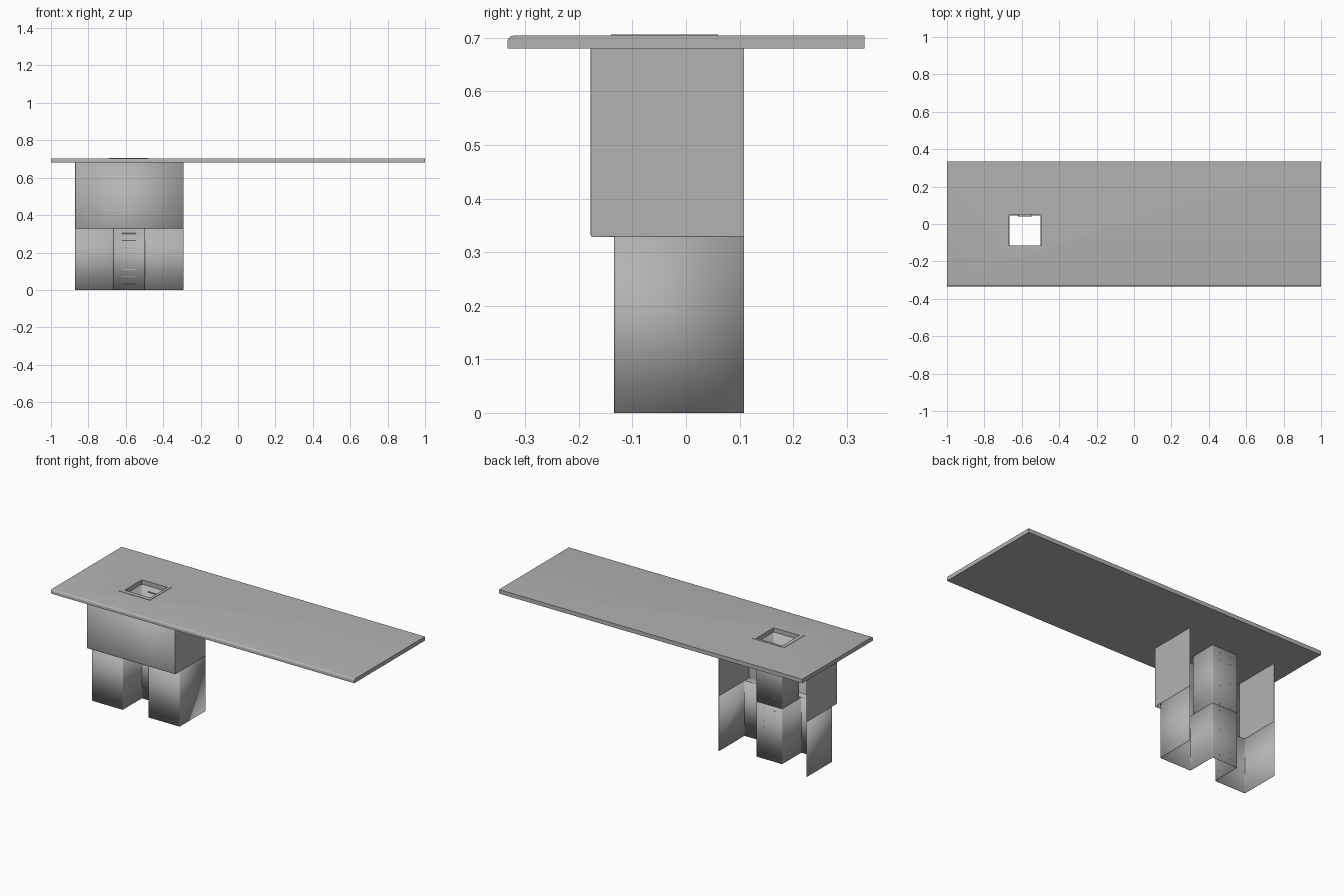
import bpy
import bmesh
from mathutils import Vector

if "Cube" in bpy.data.objects:
    bpy.data.objects.remove(bpy.data.objects["Cube"], do_unlink=True)

GREY = (0.45, 0.45, 0.45, 1)
mat = bpy.data.materials.new("plain grey")
mat.use_nodes = True
mat.diffuse_color = GREY
mat.node_tree.nodes["Principled BSDF"].inputs["Base Color"].default_value = GREY

# Main dimensions
TOP, UNDER, LEDGE = 0.704, 0.68, 0.329
LEFT, RIGHT, BACK = -0.87, -0.292, 0.108
FRONT_LOW, FRONT_HIGH = -0.133, -0.177
HX0, HX1, HY0, HY1 = -0.667, -0.498, -0.115, 0.047
SHEET = 0.002


def finish(name, bm):
    mesh = bpy.data.meshes.new(name)
    bmesh.ops.recalc_face_normals(bm, faces=bm.faces)
    bm.to_mesh(mesh)
    bm.free()
    mesh.materials.append(mat)
    obj = bpy.data.objects.new(name, mesh)
    bpy.context.collection.objects.link(obj)
    return obj


def add_box(bm, lo, hi):
    lo, hi = Vector(lo), Vector(hi)
    verts = bmesh.ops.create_cube(bm, size=1)["verts"]
    for v in verts:
        v.co = (lo + hi) / 2 + v.co * (hi - lo)


def box(name, lo, hi):
    bm = bmesh.new()
    add_box(bm, lo, hi)
    return finish(name, bm)


def sheet(name, points, direction, closed=False, rounding=0):
    """Folded sheet: a line of points swept along a direction."""
    bm = bmesh.new()
    verts = [bm.verts.new(p) for p in points]
    edges = [bm.edges.new(pair) for pair in zip(verts, verts[1:])]
    if closed:
        edges.append(bm.edges.new((verts[-1], verts[0])))
    swept = bmesh.ops.extrude_edge_only(bm, edges=edges)["geom"]
    bmesh.ops.translate(bm, vec=direction,
                        verts=[g for g in swept if isinstance(g, bmesh.types.BMVert)])
    obj = finish(name, bm)
    if rounding:
        bevel = obj.modifiers.new("rounded folds", "BEVEL")
        bevel.width = rounding
        bevel.segments = 2
    solid = obj.modifiers.new("thickness", "SOLIDIFY")
    solid.thickness = SHEET
    solid.offset = 0
    return obj


def cut_hole(obj):
    cutter = box("hole_cutter", (HX0, HY0, 0.6), (HX1, HY1, 0.8))
    cutter.hide_render = True
    mod = obj.modifiers.new("hole", "BOOLEAN")
    mod.operation = "DIFFERENCE"
    mod.solver = "EXACT"
    mod.object = cutter
    bpy.context.view_layer.objects.active = obj
    bpy.ops.object.modifier_apply(modifier=mod.name)
    bpy.data.objects.remove(cutter, do_unlink=True)


# Countertop with a rounded upper front edge
bm = bmesh.new()
add_box(bm, (-1, -0.333, UNDER), (1, 0.333, TOP))
front_edge = [e for e in bm.edges
              if all(v.co.y < 0 and v.co.z > 0.69 for v in e.verts)]
bmesh.ops.bevel(bm, geom=front_edge, offset=0.011, segments=5,
                profile=0.5, affect="EDGES")
countertop = finish("countertop", bm)
cut_hole(countertop)

# Thin collar around the drop hole
collar = box("hole_collar", (-0.69, -0.14, TOP - 0.001), (-0.482, 0.06, TOP + 0.002))
cut_hole(collar)

# Lower cabinet wall folded around the open recess
sheet("lower_cabinet", [
    (LEFT, BACK, 0), (LEFT, FRONT_LOW, 0), (HX0, FRONT_LOW, 0), (HX0, HY1, 0),
    (HX1, HY1, 0), (HX1, FRONT_LOW, 0), (RIGHT, FRONT_LOW, 0), (RIGHT, BACK, 0),
], (0, 0, LEDGE), rounding=0.004)

# Upper front panel and the ledge under it
sheet("upper_front", [
    (LEFT, FRONT_HIGH, UNDER), (LEFT, FRONT_HIGH, LEDGE), (LEFT, FRONT_LOW, LEDGE),
], (RIGHT - LEFT, 0, 0), rounding=0.004)
box("recess_lintel", (HX0, FRONT_LOW, LEDGE - 0.001), (HX1, HY0, LEDGE + 0.001))

# Upper cabinet sides
for name, x in (("upper_side_right", LEFT), ("upper_side_left", RIGHT)):
    sheet(name, [(x, FRONT_HIGH, LEDGE), (x, BACK, LEDGE)], (0, 0, UNDER - LEDGE))

# Square chute from the countertop down to the recess
sheet("upper_chute", [
    (HX0, HY0, LEDGE), (HX0, HY1, LEDGE), (HX1, HY1, LEDGE), (HX1, HY0, LEDGE),
], (0, 0, UNDER - LEDGE), closed=True, rounding=0.004)

# Rungs on the chute's back wall, each pinned through it
bm = bmesh.new()
for i in range(17):
    z = 0.032 + i * 0.0385
    add_box(bm, (-0.62, HY1 - 0.007, z - 0.002), (-0.545, HY1 - 0.003, z + 0.002))
    for x in (-0.618, -0.547):
        add_box(bm, (x - 0.002, HY1 - 0.005, z - 0.002), (x + 0.002, HY1 + 0.002, z + 0.002))
finish("chute_rungs", bm)

# Smooth only the gentle curves
for obj in bpy.context.collection.objects:
    if obj.type == "MESH" and obj.name in ("countertop", "lower_cabinet", "upper_front", "upper_chute"):
        bpy.ops.object.select_all(action="DESELECT")
        obj.select_set(True)
        bpy.context.view_layer.objects.active = obj
        bpy.ops.object.shade_smooth_by_angle(angle=0.6)
